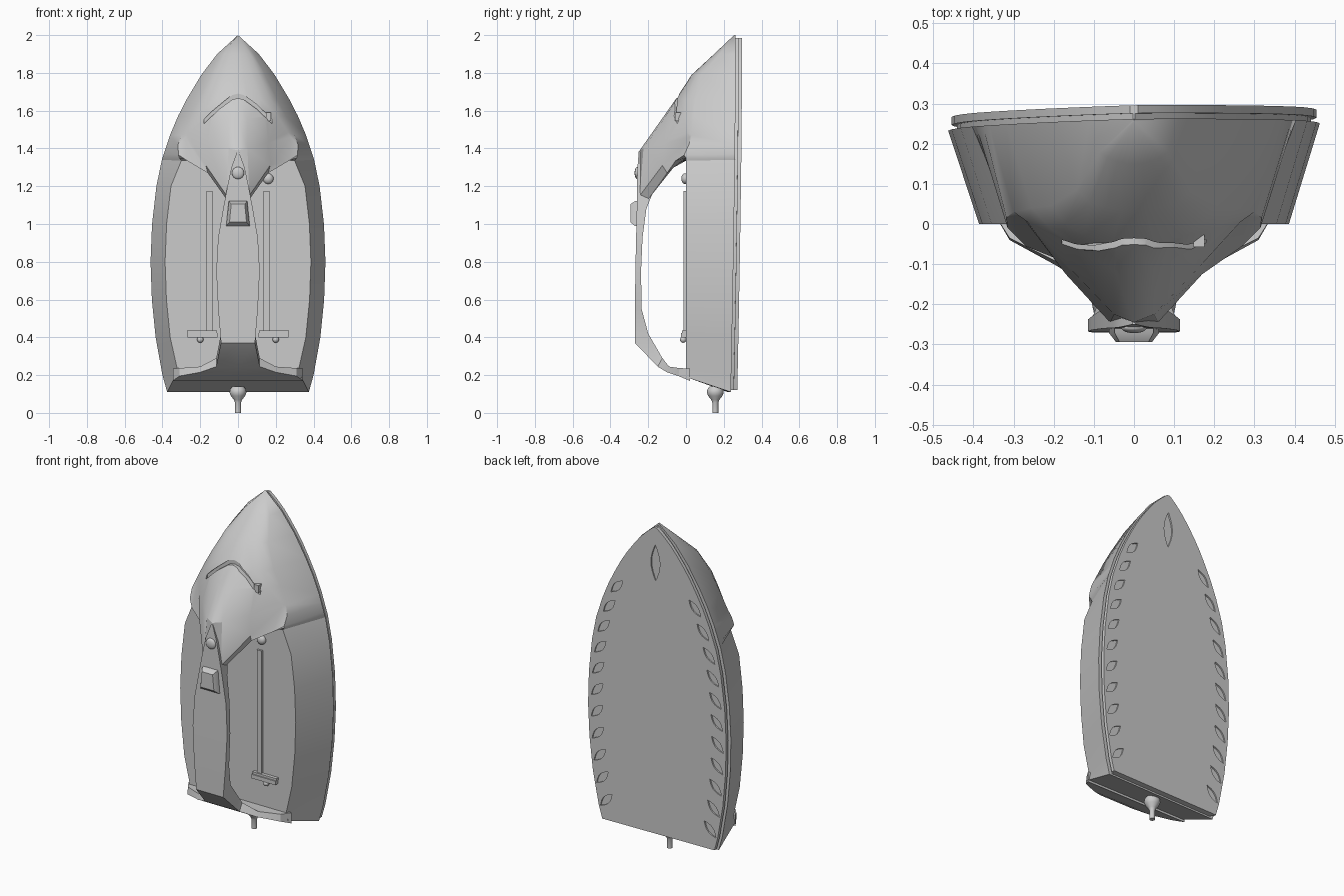
import bpy, bmesh, math
from mathutils import Matrix, Vector

cube = bpy.data.objects.get("Cube")
if cube:
    bpy.data.objects.remove(cube, do_unlink=True)

grey = bpy.data.materials.new("light grey")
grey.use_nodes = True
grey.diffuse_color = (0.6, 0.6, 0.6, 1)
grey.node_tree.nodes["Principled BSDF"].inputs["Base Color"].default_value = (0.6, 0.6, 0.6, 1)


def finish(name, bm, angle=30):
    bmesh.ops.remove_doubles(bm, verts=bm.verts, dist=0.0002)
    bmesh.ops.recalc_face_normals(bm, faces=bm.faces)
    me = bpy.data.meshes.new(name)
    bm.to_mesh(me)
    bm.free()
    me.materials.append(grey)
    ob = bpy.data.objects.new(name, me)
    bpy.context.collection.objects.link(ob)
    smooth(ob, angle)
    return ob


def smooth(ob, angle):
    ob.data.shade_smooth()
    ob.data.set_sharp_from_angle(angle=math.radians(angle))


def add_loft(bm, rings):
    """Skin closed rings of equal length and cap both ends."""
    vs = [[bm.verts.new(p) for p in r] for r in rings]
    n = len(vs[0])
    for a, b in zip(vs, vs[1:]):
        for i in range(n):
            j = (i + 1) % n
            bm.faces.new((a[i], a[j], b[j], b[i]))
    bm.faces.new(vs[0])
    bm.faces.new(vs[-1])


def loft(name, rings, angle=30, skew=False):
    bm = bmesh.new()
    add_loft(bm, rings)
    if skew:  # the base sits very slightly turned
        for v in bm.verts:
            if v.co.y > 0.2:
                v.co.y += 0.02 * v.co.x
    return finish(name, bm, angle)


def mirrored(half):
    """Full ring from a half ring whose ends lie on x = 0."""
    return list(half) + [(-x, y, z) for x, y, z in reversed(half[1:-1])]


def box(name, centre, size):
    bm = bmesh.new()
    bmesh.ops.create_cube(bm, size=1, matrix=Matrix.Translation(centre) @ Matrix.Diagonal((*size, 1)))
    return finish(name, bm)


def ball(name, centre, size):
    bm = bmesh.new()
    bmesh.ops.create_uvsphere(bm, u_segments=20, v_segments=12, radius=1,
                              matrix=Matrix.Translation(centre) @ Matrix.Diagonal((*size, 1)))
    return finish(name, bm, 60)


def cut(ob, cutter, angle):
    mod = ob.modifiers.new("cut", 'BOOLEAN')
    mod.operation = 'DIFFERENCE'
    mod.solver = 'EXACT'
    mod.object = cutter
    bpy.context.view_layer.objects.active = ob
    bpy.ops.object.modifier_apply(modifier=mod.name)
    bpy.data.objects.remove(cutter, do_unlink=True)
    smooth(ob, angle)


# Outline of the base: height and half width
OUT = [(0.11, 0.375), (0.2, 0.4), (0.4, 0.436), (0.6, 0.456), (0.8, 0.463), (1.0, 0.455),
       (1.2, 0.432), (1.34, 0.403), (1.47, 0.36), (1.57, 0.318), (1.66, 0.272), (1.73, 0.233),
       (1.79, 0.194), (1.85, 0.15), (1.9, 0.11), (1.95, 0.06), (2.0, 0.0)]


def width(z):
    for (a, wa), (b, wb) in zip(OUT, OUT[1:]):
        if z <= b:
            return wa + (wb - wa) * (z - a) / (b - a)
    return 0


def back(z):
    return 0.245 + 0.017 * (z - 1)


# Body: lower shell with flat deck, then the hood rising over it
def body_ring(z, pts):
    return mirrored([(0, back(z), z), (width(z), back(z), z)] + pts)


rings = []
for z, w in OUT[:8]:
    wi = w - 0.077 if z > 0.15 else 0.335
    if z == 1.34:
        wi = 0.30
    zf = {0.11: 0.19, 0.2: 0.24, 1.34: 1.335}.get(z, z)
    rings.append(body_ring(z, [(wi * k, 0, zf) for k in (1, 0.8, 0.5, 0.2, 0)]))
rings += [
    body_ring(1.35, [(0.31, 0, 1.35), (0.23, -0.02, 1.335), (0.15, -0.05, 1.32),
                     (0.06, -0.1, 1.28), (0, -0.1, 1.28)]),
    body_ring(1.37, [(0.315, -0.01, 1.365), (0.27, -0.055, 1.335), (0.16, -0.1, 1.27),
                     (0.06, -0.2, 1.13), (0, -0.21, 1.12)]),
    body_ring(1.42, [(0.318, 0.015, 1.42), (0.28, 0.02, 1.46), (0.17, -0.125, 1.31),
                     (0.06, -0.245, 1.15), (0, -0.25, 1.15)]),
    body_ring(1.47, [(0.3, 0.03, 1.47), (0.265, 0.005, 1.485), (0.16, -0.11, 1.43),
                     (0.05, -0.225, 1.4), (0, -0.245, 1.39)]),
    body_ring(1.57, [(0.255, 0.04, 1.57), (0.21, -0.01, 1.57), (0.14, -0.065, 1.565),
                     (0.05, -0.115, 1.56), (0, -0.125, 1.56)]),
    body_ring(1.66, [(x, y, 1.66) for x, y in
                     ((0.207, 0.045), (0.17, 0.0), (0.12, -0.03), (0.05, -0.05), (0, -0.055))]),
    body_ring(1.79, [(x, y, 1.79) for x, y in
                     ((0.143, 0.085), (0.11, 0.055), (0.07, 0.042), (0.03, 0.033), (0, 0.03))]),
    body_ring(1.9, [(x, y, 1.9) for x, y in
                    ((0.085, 0.18), (0.065, 0.165), (0.04, 0.156), (0.02, 0.151), (0, 0.149))]),
    body_ring(2.0, [(0, 0.255, 2.0)] * 5),
]
body = loft("body", rings, 28, skew=True)

# Chevron slot across the hood
slot = [(-0.18, 1.555), (-0.1, 1.632), (-0.03, 1.683), (0, 1.69), (0.03, 1.683), (0.1, 1.632), (0.18, 1.555)]
cut(body, loft("slot_cutter", [[(x, -0.3, z), (x, -0.033, z), (x, -0.033, z - 0.024), (x, -0.3, z - 0.024)]
                               for x, z in slot]), 28)
box("slot_slider", (0.162, -0.042, 1.568), (0.028, 0.03, 0.045))


# Sole plate and the recessed joint above it
def slab(name, inset, near, far):
    levels = [0.12] + [z for z, w in OUT[1:-1]] + [1.985]
    rows = []
    for z in levels:
        w = max(width(z) - inset, 0.002)
        rows.append(mirrored([(0, back(z) + near, z), (w, back(z) + near, z),
                              (w, back(z) + far, z), (0, back(z) + far, z)]))
    return loft(name, rows, skew=True)


slab("sole_joint", 0.022, -0.002, 0.02)
sole = slab("sole_plate", 0.008, 0.014, 0.034)


# Leaf-shaped steam vents sunk into the sole
def add_leaf(bm, x, z, length, wide, tilt):
    pts = []
    for s in (1, -1):
        for k in range(8):
            t = k / 8
            pts.append((s * wide / 2 * math.sin(math.pi * t), s * length * (t - 0.5)))
    y = back(z) + 0.034 + 0.02 * x
    rows = []
    for d in (-0.008, 0.03):
        rows.append([(x + u * math.cos(tilt) - v * math.sin(tilt), y + d,
                      z + u * math.sin(tilt) + v * math.cos(tilt)) for u, v in pts])
    add_loft(bm, rows)


bm = bmesh.new()
add_leaf(bm, 0, 1.77, 0.22, 0.06, 0)
for side in (1, -1):
    for i in range(11):
        z = 0.24 + 0.132 * i
        add_leaf(bm, side * (width(z) - 0.065), z, 0.115, 0.042, side * math.radians(42))
cut(sole, finish("vent_cutter", bm), 30)

# Handle with its spreading foot: half width, outer y and z, inner y and z
HANDLE = [(0.345, 0.02, 0.17, 0.02, 0.235), (0.31, -0.04, 0.195, -0.035, 0.237),
          (0.2, -0.1, 0.215, -0.09, 0.245), (0.115, -0.15, 0.245, -0.125, 0.29),
          (0.09, -0.27, 0.37, -0.2, 0.42), (0.105, -0.27, 0.55, -0.235, 0.55),
          (0.115, -0.268, 0.75, -0.238, 0.75), (0.105, -0.264, 0.93, -0.23, 0.93),
          (0.075, -0.26, 1.1, -0.21, 1.08), (0.052, -0.259, 1.22, -0.17, 1.18),
          (0.035, -0.257, 1.3, -0.13, 1.25), (0.004, -0.25, 1.385, -0.12, 1.3)]
loft("handle", [mirrored([(0, yo, zo), (h, yo, zo), (h, yi, zi), (0, yi, zi)])
                for h, yo, zo, yi, zi in HANDLE], 25)

# Steam button and tapered thumb switch
ball("steam_button", (0, -0.258, 1.27), (0.032, 0.014, 0.032))
loft("thumb_switch", [[(-b, y, z0), (b, y, z0), (t, y, z1), (-t, y, z1)] for b, t, y, z0, z1 in
                      ((0.064, 0.05, -0.24, 0.985, 1.125), (0.062, 0.048, -0.272, 0.99, 1.12),
                       (0.045, 0.036, -0.294, 1.01, 1.105))])

# Deck rails, cross bars and pegs on both sides
for side, label in ((1, "left"), (-1, "right")):
    box(label + "_rail", (side * 0.15, -0.003, 0.8), (0.032, 0.018, 0.75))
    box(label + "_cross_bar", (side * 0.188, -0.012, 0.41), (0.16, 0.03, 0.024))
    loft(label + "_bar_lip", [[(side * x, y, z) for y, z in ((0, 0.42), (-0.02, 0.42), (-0.02, 0.435), (0, 0.435))]
                              for x in (0.11, 0.27)])
    ball(label + "_peg", (side * 0.2, -0.015, 0.388), (0.017, 0.017, 0.017))
ball("deck_knob", (0.16, -0.005, 1.24), (0.028, 0.02, 0.028))

# Cord collar and cord, turned about a vertical axis
CORD = [(0.016, 0.0), (0.016, 0.055), (0.022, 0.07), (0.038, 0.09), (0.045, 0.108), (0.042, 0.125), (0.03, 0.14)]
loft("cord_collar", [[(r * math.cos(a), 0.155 + r * math.sin(a), z)
                      for a in (math.tau * k / 20 for k in range(20))] for r, z in CORD], 40)
